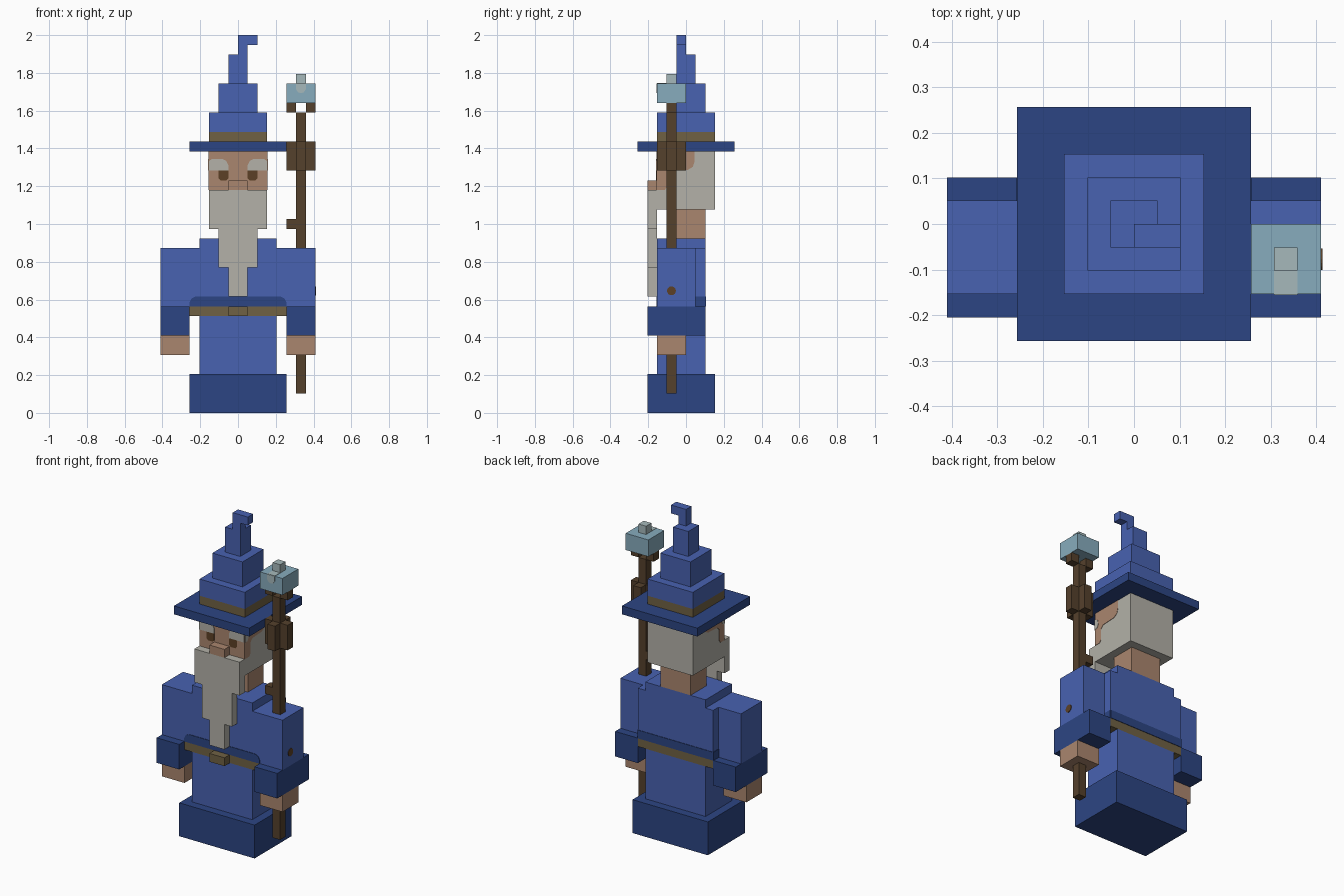
import bpy, bmesh, math
from mathutils import Vector

cube = bpy.data.objects.get("Cube")
if cube:
    bpy.data.objects.remove(cube, do_unlink=True)

U = 2 / 39  # one building block; all part sizes below are in blocks


def linear(c):
    c /= 255
    return c / 12.92 if c <= 0.04045 else ((c + 0.055) / 1.055) ** 2.4


def material(name, rgb):
    m = bpy.data.materials.new(name)
    col = (*[linear(c) for c in rgb], 1)
    m.diffuse_color = col
    m.use_nodes = True
    bsdf = next(n for n in m.node_tree.nodes if n.type == 'BSDF_PRINCIPLED')
    bsdf.inputs["Base Color"].default_value = col
    bsdf.inputs["Roughness"].default_value = 0.9
    return m


BLUE = material("robe blue", (72, 98, 177))
NAVY = material("dark trim blue", (44, 69, 131))
SKIN = material("skin", (170, 134, 110))
HAIR = material("grey hair", (179, 177, 168))
BELT = material("belt olive", (112, 97, 68))
WOOD = material("staff wood", (85, 65, 44))
EYE = material("eye brown", (92, 64, 38))
GEM = material("crystal blue", (135, 172, 189))
PALE = material("crystal highlight", (166, 185, 187))


def finish(name, bm, mat):
    bmesh.ops.recalc_face_normals(bm, faces=bm.faces)
    me = bpy.data.meshes.new(name)
    bm.to_mesh(me)
    bm.free()
    me.materials.append(mat)
    ob = bpy.data.objects.new(name, me)
    bpy.context.scene.collection.objects.link(ob)
    return ob


def box(name, x, y, z, mat):
    """Block spanning the given (low, high) ranges."""
    bm = bmesh.new()
    bmesh.ops.create_cube(bm, size=1)
    for v in bm.verts:
        v.co = Vector([((a + b) / 2 + c * (b - a)) * U for c, (a, b) in zip(v.co, (x, y, z))])
    return finish(name, bm, mat)


def plate(name, pts, axis, pos, mat, out=0.06):
    """Thin painted plate: 2D outline on the plane axis = pos, thickened by out."""
    def place(p, d):
        c = list(p)
        c.insert("xyz".index(axis), d)
        return Vector(c) * U
    bm = bmesh.new()
    face = bm.faces.new([bm.verts.new(place(p, pos)) for p in pts])
    ext = bmesh.ops.extrude_face_region(bm, geom=[face])
    move = place((0, 0), out)
    bmesh.ops.translate(bm, vec=move, verts=[g for g in ext['geom'] if isinstance(g, bmesh.types.BMVert)])
    if not face.is_valid or len(bm.faces) < len(pts) + 2:
        bm.faces.new([v for v in bm.verts][:len(pts)])
    return finish(name, bm, mat)


# Robe
box("robe_hem", (-5, 5), (-4, 3), (0, 4), NAVY)
box("robe_skirt", (-4, 4), (-3, 2), (4, 10), BLUE)
box("belt", (-5, 5), (-3, 2), (10, 11), BELT)
box("belt_buckle", (-1, 1), (-4, -3), (10, 11), BELT)
box("torso", (-5, 5), (-3, 2), (11, 17), BLUE)
box("shoulder_yoke", (-4, 4), (-3, 2), (17, 18), BLUE)

# Dark sash above the belt
plate("sash_front", [(-5, 11), (5, 11), (5, 11.4), (4.8, 11.8), (4.4, 12), (-4.4, 12),
                     (-4.8, 11.8), (-5, 11.4)], 'y', -3, NAVY, -0.06)
plate("sash_back", [(-5, 11), (5, 11), (5, 12), (-5, 12)], 'y', 2, NAVY)

# Arms, and sash ends behind them
for s, side in ((1, "left"), (-1, "right")):
    xr = (5, 8) if s > 0 else (-8, -5)
    box(side + "_sleeve", xr, (-3, 1), (11, 17), BLUE)
    box(side + "_cuff", xr, (-4, 2), (8, 11), NAVY)
    box(side + "_hand", xr, (-3, 0), (6, 8), SKIN)
    plate(side + "_sash_end", [(1, 11), (2, 11), (2, 12), (1, 12)], 'x', 5 * s, NAVY, 0.06 * s)

# Round patch on the left sleeve
plate("sleeve_spot", [(-1.5 + 0.46 * math.cos(i * math.pi / 8), 12.6 + 0.46 * math.sin(i * math.pi / 8))
                      for i in range(16)], 'x', 8, EYE)

# Head with painted face
box("neck", (-2, 2), (-1, 2), (18, 21), SKIN)
box("head", (-3, 3), (-3, 3), (21, 27), HAIR)
plate("face", [(-3, 23), (3, 23), (3, 27), (-3, 27)], 'y', -3, SKIN, -0.04)
box("nose", (-1, 1), (-4, -3), (23, 24), SKIN)
for s, side in ((1, "left"), (-1, "right")):
    plate(side + "_temple", [(-3, 23), (-2.2, 23), (-2, 23.3), (-2, 24.6), (-1.6, 25), (0.2, 25.1),
                             (0.7, 25.4), (0.9, 26), (0.9, 27), (-3, 27)], 'x', 3 * s, SKIN, 0.04 * s)
    plate(side + "_brow", [(s, 25), (3 * s, 25), (3 * s, 26), (2.7 * s, 26.2), (1.6 * s, 26.2),
                           (1.2 * s, 26), (s, 25.6)], 'y', -3, HAIR, -0.1)
    plate(side + "_brow_end", [(-3, 25), (-2.6, 25), (-2.4, 25.4), (-2.5, 26), (-3, 26.2)],
          'x', 3 * s, HAIR, 0.08 * s)
    plate(side + "_eye", [(s, 24.2), (1.2 * s, 24), (1.8 * s, 24), (2 * s, 24.2), (2 * s, 25), (s, 25)],
          'y', -3, EYE, -0.09)

# Stepped beard
for name, w, z in (("beard_top", 3, (19, 23)), ("beard_middle", 2, (15, 19)), ("beard_tip", 1, (12, 15))):
    box(name, (-w, w), (-4, -3), z, HAIR)

# Stepped hat with a bent tip
for name, w, z, mat in (("hat_brim", 5, (27, 28), NAVY), ("hat_band", 3, (28, 29), BELT),
                        ("hat_lower", 3, (29, 31), BLUE), ("hat_middle", 2, (31, 34), BLUE),
                        ("hat_upper", 1, (34, 37), BLUE)):
    box(name, (-w, w), (-w, w), z, mat)
box("hat_tip_stem", (0, 1), (-1, 0), (37, 38), BLUE)
box("hat_tip", (0, 2), (-1, 0), (38, 39), BLUE)

# Staff
box("staff_shaft", (6, 7), (-2, -1), (2, 31), WOOD)
box("staff_twig", (5, 6), (-2, -1), (19, 20), WOOD)
box("staff_knot_across", (5, 8), (-2, -1), (25, 28), WOOD)
box("staff_knot_deep", (6, 7), (-3, 0), (25, 28), WOOD)
box("staff_prong_inner", (5, 6), (-2, -1), (31, 32), WOOD)
box("staff_prong_outer", (7, 8), (-2, -1), (31, 32), WOOD)
box("crystal", (5, 8), (-3, 0), (32, 34), GEM)
box("crystal_tip", (6, 7), (-2, -1), (34, 35), PALE)
plate("crystal_glint_front", [(6, 34), (6, 33.4), (6.2, 33.1), (6.5, 33), (6.8, 33.1), (7, 33.4), (7, 34)],
      'y', -3, PALE, -0.04)
plate("crystal_glint_top", [(6, -3), (7, -3), (7, -2), (6, -2)], 'z', 34, PALE, 0.04)
